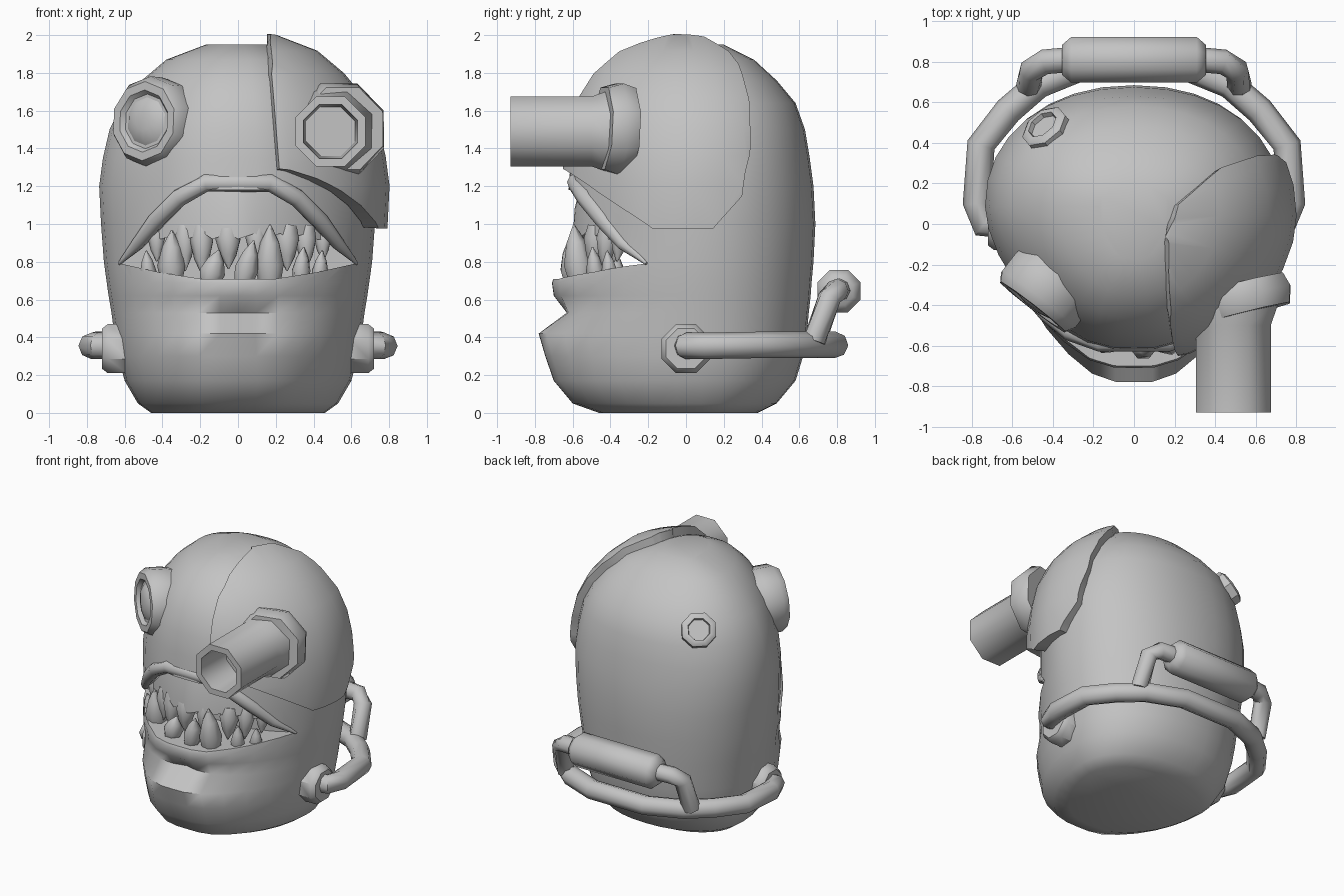
import bpy, bmesh, math
from mathutils import Vector

if "Cube" in bpy.data.objects:
    bpy.data.objects.remove(bpy.data.objects["Cube"])

grey = bpy.data.materials.new("grey")
grey.diffuse_color = (0.55, 0.55, 0.55, 1)
grey.use_nodes = True
grey.node_tree.nodes["Principled BSDF"].inputs["Base Color"].default_value = grey.diffuse_color


def finish(name, bm, angle=40):
    """Turn a bmesh into a smooth-shaded object that keeps its sharp edges."""
    bmesh.ops.recalc_face_normals(bm, faces=bm.faces)
    me = bpy.data.meshes.new(name)
    bm.to_mesh(me)
    bm.free()
    ob = bpy.data.objects.new(name, me)
    bpy.context.collection.objects.link(ob)
    me.materials.append(grey)
    smooth(ob, angle)
    return ob


def smooth(ob, angle=40):
    bpy.ops.object.select_all(action='DESELECT')
    ob.select_set(True)
    bpy.context.view_layer.objects.active = ob
    bpy.ops.object.shade_smooth_by_angle(angle=math.radians(angle))


def apply_modifiers(ob):
    dg = bpy.context.evaluated_depsgraph_get()
    me = bpy.data.meshes.new_from_object(ob.evaluated_get(dg))
    ob.modifiers.clear()
    ob.data = me


def loft(rings, closed_ends=True):
    """Skin a list of closed rings."""
    bm = bmesh.new()
    vs = [[bm.verts.new(p) for p in r] for r in rings]
    n = len(vs[0])
    for a, b in zip(vs, vs[1:]):
        for i in range(n):
            bm.faces.new((a[i], a[(i + 1) % n], b[(i + 1) % n], b[i]))
    if closed_ends:
        bm.faces.new(vs[0])
        bm.faces.new(vs[-1])
    return bm


def lathe(name, profile, centre, axis, sides=8, angle=40):
    """Spin (radius, distance along axis) points around an axis."""
    q = Vector(axis).to_track_quat('Z', 'Y')
    rings = []
    for r, d in profile:
        ring = []
        for i in range(sides):
            t = 2 * math.pi * (i + 0.5) / sides
            ring.append(Vector(centre) + q @ Vector((r * math.cos(t), r * math.sin(t), d)))
        rings.append(ring)
    return finish(name, loft(rings), angle)


def pipe(name, points, radii, sides=8):
    """Sweep a round section along a path."""
    pts = [Vector(p) for p in points]
    rings = []
    for i, p in enumerate(pts):
        d = (pts[min(i + 1, len(pts) - 1)] - pts[max(i - 1, 0)]).normalized()
        u = d.cross(Vector((0.02, 0.05, 1))).normalized()
        v = d.cross(u)
        r = radii[i] if isinstance(radii, list) else radii
        rings.append([p + r * (u * math.cos(2 * math.pi * k / sides) +
                               v * math.sin(2 * math.pi * k / sides)) for k in range(sides)])
    return finish(name, loft(rings), 50)


# Head sections: height, half width, front, back, depth of the crease at the middle
SECTIONS = [(0, .46, -.46, .38, 0), (.05, .53, -.60, .48, 0), (.17, .60, -.70, .58, 0),
            (.30, .635, -.745, .62, 0), (.42, .655, -.78, .64, 0), (.53, .67, -.72, .65, .11),
            (.62, .685, -.70, .66, .0), (.69, .695, -.71, .665, 0), (.80, .71, -.66, .675, 0),
            (1.0, .725, -.64, .685, 0), (1.2, .735, -.62, .675, 0), (1.35, .715, -.61, .655, 0),
            (1.5, .68, -.585, .63, 0), (1.64, .61, -.54, .58, 0), (1.76, .51, -.465, .48, 0),
            (1.87, .38, -.35, .36, 0), (1.95, .17, -.18, .2, 0)]


def head_mesh(front_e=1.2, widen=0, shift=.085):
    rings = []
    for z, w, f, b, crease in SECTIONS:
        ring = []
        ef = 1 + (front_e - 1) * min(1, max(.25, z / .4), max(.2, (2.15 - z) / .5))
        for i in range(32):
            t = 2 * math.pi * i / 32
            c, s = math.cos(t), math.sin(t)
            e = .93 if s > 0 else ef
            x = (w + widen) * math.copysign(abs(c) ** e, c)
            if s > 0:
                y = b * s ** e
            else:
                y = f * min(1, 1.05 * abs(s) ** e) + crease * max(0, 1 - abs(x) / .45)
            ring.append((x, y + shift * (1 - abs(s)), z))
        rings.append(ring)
    return loft(rings)


head = finish("head", head_mesh(), 60)

# Mouth opening cut through the front
right = [(.2, .71), (.42, .745), (.62, .79), (.42, 1.0), (.32, 1.11), (.18, 1.18)]
outline = right + [(-x, z) for x, z in reversed(right)]
cutter = finish("mouth_cutter", loft([[(x, y, z) for x, z in outline] for y in (-1, -.2)]))
cutter.hide_render = True
cut = head.modifiers.new("mouth", 'BOOLEAN')
cut.operation = 'DIFFERENCE'
cut.solver = 'EXACT'
cut.object = cutter
apply_modifiers(head)
bpy.data.objects.remove(cutter)
smooth(head, 60)


def jaw_y(x, depth):
    return -depth * max(0, 1 - (abs(x) / .68) ** 1.6) ** .625


# Upper lip ridge
side = [(.63, -.21, .79), (.53, -.335, .895), (.43, -.435, 1.02), (.31, -.53, 1.14), (.17, -.58, 1.22)]
lip_r = [.008, .035, .048, .05, .05]
pipe("upper_lip", side + [(-x, y, z) for x, y, z in reversed(side)], lip_r + lip_r[::-1])

# Upper gum with a wavy lower edge
bm = bmesh.new()
rows = []
for i in range(25):
    x = -.54 + 1.08 * i / 24
    low = .935 + .015 * (i % 3 - 1) - max(0, abs(x) - .42) * .6
    rows.append([bm.verts.new((x, jaw_y(x, d), z)) for d, z in
                 ((.56, 1.2), (.59, 1.08), (.60, low), (.54, low), (.48, 1.2))])
for a, b in zip(rows, rows[1:]):
    for k in range(4):
        bm.faces.new((a[k], a[k + 1], b[k + 1], b[k]))
finish("upper_gum", bm)


def tooth(name, x, depth, base, tip, r, lean=0):
    h = tip - base
    lathe(name, [(r * .8, 0), (r, abs(h) * .3), (r * .65, abs(h) * .68), (.004, abs(h))],
          (x, jaw_y(x, depth), base), (lean, -.12, math.copysign(1, h)), 7, 60)


# Teeth: position, tip height, radius, lean
for x, tip, r, lean in [(-.47, .86, .045, -.1), (-.35, .97, .078, 0), (-.15, .87, .07, .3),
                        (.03, .92, .065, .25), (.17, 1.0, .08, 0), (.33, .88, .05, .1),
                        (.43, .86, .045, .1)]:
    tooth("lower_tooth", x, .60, .70, tip, r, lean)
for x, tip, r in [(-.43, .8, .05), (-.28, .75, .06), (-.19, .73, .065), (-.05, .76, .07),
                  (.10, .77, .06), (.26, .75, .07), (.36, .76, .06), (.45, .8, .05)]:
    tooth("upper_tooth", x, .54, .99, tip, r)

# Armour plate trimmed from a slightly fuller skull surface
bm = head_mesh(1.1, .012, .04)
bmesh.ops.recalc_face_normals(bm, faces=bm.faces)


def trim(p, q, outside, axes):
    """Remove what lies on the outside of the plane through p and q."""
    def put(a, b):
        v = Vector((0, 0, 0))
        v[axes[0]], v[axes[1]] = a, b
        return v
    n = put(-(q[1] - p[1]), q[0] - p[0])
    if n.dot(put(*outside) - put(*p)) < 0:
        n = -n
    geom = bm.verts[:] + bm.edges[:] + bm.faces[:]
    bmesh.ops.bisect_plane(bm, geom=geom, plane_co=put(*p), plane_no=n, clear_outer=True)


trim((.205, 1.33), (.15, 2.0), (-1, 1.5), (0, 2))
edge = [(.25, 1.93), (.31, 1.72), (.315, 1.4), (.28, 1.15), (.14, .98), (-.16, .98), (-.6, 1.29)]
for p, q in zip(edge, edge[1:]):
    trim(p, q, (2 * (p[0] + q[0]), p[1] + q[1] - 1.5 + (q[1] > 1.35) * 1.0), (1, 2))
top_edge = [(.14, -.11), (.2, .09), (.4, .26), (.62, .33)]
for p, q in zip(top_edge, top_edge[1:]):
    trim(p, q, (-1, 1), (0, 1))
plate = finish("armour_plate", bm, 35)
shell = plate.modifiers.new("thickness", 'SOLIDIFY')
shell.thickness = .085
shell.offset = .3
apply_modifiers(plate)
smooth(plate, 35)

# Goggle eye with recessed domed lens
lathe("goggle_eye", [(.21, -.34), (.24, -.15), (.24, -.045), (.21, 0), (.165, 0), (.145, -.025)],
      (-.50, -.41, 1.545), (-.61, -.79, .06), 10)
lathe("goggle_lens", [(.145, -.04), (.11, -.01), (.05, .004), (.01, .006)],
      (-.50, -.41, 1.545), (-.61, -.79, .06), 10, 60)

# Telescope eye
lathe("telescope_eye", [(.24, 0), (.245, .08), (.20, .20), (.20, .63), (.155, .63), (.14, .35)],
      (.49, -.30, 1.49), (0, -1, 0), 8, 46)
lathe("telescope_socket", [(.24, -.04), (.262, .03), (.235, .11)], (.53, -.335, 1.50), (.25, -1, .05), 8, 60)

# Rear bolt
lathe("rear_bolt", [(.125, -.09), (.125, .02), (.105, .035), (.08, .035), (.075, .01)],
      (-.435, .47, 1.61), (-.5, .6, .55), 8)

# Neck bolts and breathing pipes
for s in (-1, 1):
    lathe("neck_bolt", [(.14, 0), (.14, .10), (.115, .13)], (s * .59, 0, .34), (s, 0, 0), 8)
    pipe("canister_pipe", [(s * .33, .81, .65), (s * .44, .80, .65), (s * .505, .76, .61),
                           (s * .52, .68, .38)], .062)
half = [(.64, -.0, .355), (.74, .0, .355), (.775, .1, .355), (.755, .39, .36),
        (.62, .56, .36), (.47, .69, .36), (.22, .79, .36)]
pipe("breathing_pipe", half + [(-x, y, z) for x, y, z in reversed(half)], .07)
lathe("canister", [(.08, -.355), (.122, -.31), (.122, .31), (.08, .355)], (0, .81, .645), (1, 0, 0), 8, 50)
